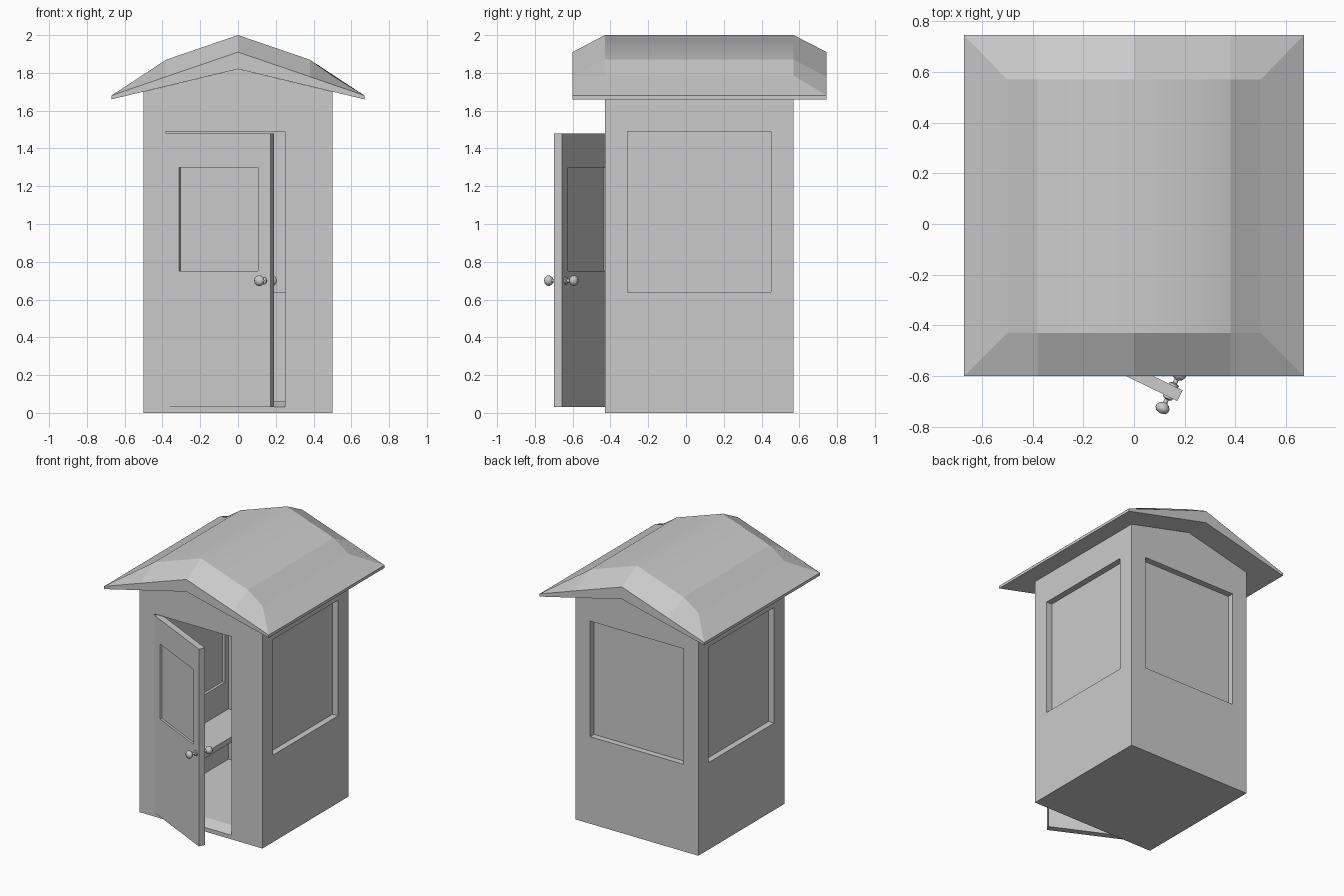
import bpy, bmesh, math
from mathutils import Matrix

if "Cube" in bpy.data.objects:
    bpy.data.objects.remove(bpy.data.objects["Cube"])


def make_object(name, bm):
    bmesh.ops.recalc_face_normals(bm, faces=bm.faces)
    me = bpy.data.meshes.new(name)
    bm.to_mesh(me)
    bm.free()
    ob = bpy.data.objects.new(name, me)
    bpy.context.collection.objects.link(ob)
    return ob


def box(name, x, y, z):
    bm = bmesh.new()
    size = [b - a for a, b in (x, y, z)]
    mid = [(a + b) / 2 for a, b in (x, y, z)]
    bmesh.ops.create_cube(bm, size=1, matrix=Matrix.Translation(mid) @ Matrix.Diagonal((*size, 1)))
    return make_object(name, bm)


def prism(name, pts, lo, hi, axis):
    """Extrude a profile: axis 'y' takes (x, z) points, axis 'x' takes (y, z) points."""
    bm = bmesh.new()
    at = (lambda a, b, t: (a, t, b)) if axis == 'y' else (lambda a, b, t: (t, a, b))
    rings = [[bm.verts.new(at(a, b, t)) for a, b in pts] for t in (lo, hi)]
    for r in rings:
        bm.faces.new(r)
    n = len(pts)
    for i in range(n):
        j = (i + 1) % n
        bm.faces.new((rings[0][i], rings[0][j], rings[1][j], rings[1][i]))
    return make_object(name, bm)


def cut(ob, *cutters):
    for c in cutters:
        m = ob.modifiers.new("cut", 'BOOLEAN')
        m.operation, m.solver, m.object = 'DIFFERENCE', 'EXACT', c
        bpy.context.view_layer.objects.active = ob
        bpy.ops.object.modifier_apply(modifier=m.name)
        bpy.data.objects.remove(c)


X, Y0, Y1, T = 0.5, -0.43, 0.57, 0.08      # booth outline and wall thickness
SILL, HEAD = 0.64, 1.49                    # window heights

# Booth walls with gables, hollowed and pierced
walls = prism("booth_walls", [(-X, 0), (X, 0), (X, 1.70), (0, 1.82), (-X, 1.70)], Y0, Y1, 'y')
cut(walls,
    box("room_cutter", (-X + T, X - T), (Y0 + T, Y1 - T), (0.06, 2.1)),
    box("side_window_cutter", (-1, 1), (-0.31, 0.45), (SILL, HEAD)),
    box("back_window_cutter", (-0.38, 0.38), (0.3, 0.8), (SILL, HEAD)),
    prism("door_cutter", [(-0.6, 0.03), (Y0, 0.03), (Y0 + T, 0.06), (-0.25, 0.06),
                          (-0.25, HEAD), (-0.6, HEAD)], -0.38, 0.25, 'x'))

# Window panes, set back in the walls
for side, s in (("left", -1), ("right", 1)):
    box(side + "_window_pane", sorted((s * 0.44, s * 0.455)), (-0.31, 0.45), (SILL, HEAD))
box("back_window_pane", (-0.38, 0.38), (0.51, 0.525), (SILL, HEAD))

# Bench along the left wall
box("bench_seat", (-X + T, -0.15), (Y0 + T, Y1 - T), (0.39, 0.43))

# Roof: raised panels with sloping borders all round
bm = bmesh.new()
top = [(-0.5, 1.785), (-0.38, 1.87), (0, 2.0), (0.38, 1.87), (0.5, 1.785)]
rim = [(-0.67, 1.68), (-0.38, 1.78), (0, 1.91), (0.38, 1.78), (0.67, 1.68)]
low = [(-0.67, 1.66), (0, 1.82), (0.67, 1.66)]
row = lambda pts, y: [bm.verts.new((x, y, z)) for x, z in pts]
tf, tb = row(top, Y0), row(top, Y1)
rf, rb = row(rim, -0.6), row(rim, 0.745)
lf, lb = row(low, -0.6), row(low, 0.745)
for i in range(4):
    panel = bm.faces.new((tf[i], tf[i + 1], tb[i + 1], tb[i]))
    panel.smooth = i in (1, 2)
    bm.faces.new((rf[i], rf[i + 1], tf[i + 1], tf[i]))
    bm.faces.new((tb[i], tb[i + 1], rb[i + 1], rb[i]))
for e in (0, -1):
    bm.faces.new((tf[e], tb[e], rb[e], rf[e]))
    bm.faces.new((rf[e], rb[e], lb[e], lf[e]))
for r, l in ((rf, lf), (rb, lb)):
    bm.faces.new((r[0], r[1], r[2], l[1], l[0]))
    bm.faces.new((r[2], r[3], r[4], l[2], l[1]))
for i in (0, 1):
    bm.faces.new((lf[i], lf[i + 1], lb[i + 1], lb[i]))
make_object("roof", bm)

# Door, built flat with its hinge edge at the origin and then swung open
D = 0.047
door = box("door", (0, 0.613), (0, D), (0.03, 1.48))
cut(door, box("door_window_cutter", (0.075, 0.54), (-0.1, 0.1), (0.75, 1.30)))
door_parts = [door, box("door_window_pane", (0.075, 0.54), (0.016, 0.031), (0.75, 1.30))]

# Knobs: turned profile (radius, distance from the door face)
profile = [(0.02, 0), (0.02, 0.008), (0.009, 0.012), (0.009, 0.028), (0.02, 0.034),
           (0.028, 0.046), (0.028, 0.056), (0.02, 0.068), (0, 0.073)]
for name, face, s in (("outer_knob", 0, -1), ("inner_knob", D, 1)):
    bm = bmesh.new()
    vs = [bm.verts.new((0.573 + r, face + s * d, 0.70)) for r, d in profile]
    edges = [bm.edges.new(p) for p in zip(vs, vs[1:])]
    bmesh.ops.spin(bm, geom=vs + edges, cent=(0.573, 0, 0.70), axis=(0, 1, 0),
                   angle=math.tau, steps=12)
    bmesh.ops.remove_doubles(bm, verts=bm.verts, dist=0.0005)
    knob = make_object(name, bm)
    bpy.ops.object.select_all(action='DESELECT')
    knob.select_set(True)
    bpy.context.view_layer.objects.active = knob
    bpy.ops.object.shade_smooth_by_angle(angle=math.radians(45))
    door_parts.append(knob)

for ob in door_parts:
    ob.location = (-0.38, Y0, 0)
    ob.rotation_euler.z = math.radians(-26)
